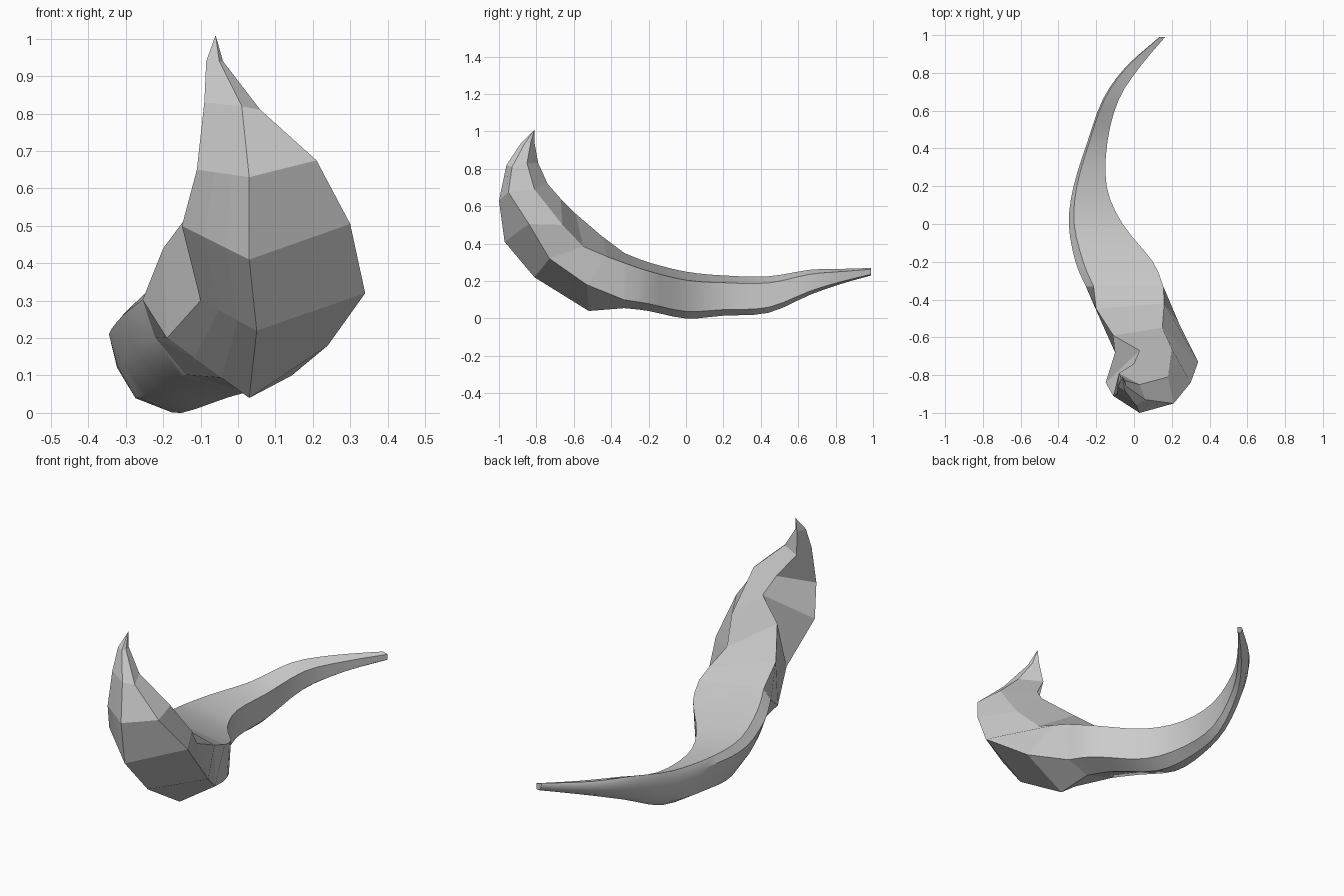
import bpy, bmesh
from mathutils import Vector

if "Cube" in bpy.data.objects:
    bpy.data.objects.remove(bpy.data.objects["Cube"])

# Tail: slices along y -> left x, right x, bottom z, top z
TAIL = [
    (.99, .135, .165, .23, .27), (.83, -.045, .03, .185, .265),
    (.66, -.165, -.08, .125, .26), (.44, -.245, -.14, .03, .225),
    (.2, -.32, -.145, .015, .23), (0, -.345, -.06, 0, .25),
    (-.2, -.31, .10, .04, .30), (-.33, -.255, .155, .055, .35)]

# Cross-section in unit box: upright inner wall, rounded outer belly, flat top
PROFILE = [(1, .82), (.97, .15), (.68, 0), (.28, .16), (.08, .5), (0, .84), (.1, 1)]

# Claw: inner right, right edge, front ridge, left edge, inner left
CLAW = [
    [(.16, -.42, .33), (.24, -.53, .18), (.03, -.52, .04), (-.19, -.48, .2), (-.2, -.45, .44)],
    [(.15, -.55, .385), (.34, -.73, .32), (.05, -.81, .22), (-.1, -.68, .3), (-.11, -.59, .56)],
    [(.2, -.66, .5), (.3, -.84, .505), (.03, -.97, .41), (-.15, -.84, .5), (.03, -.67, .64)],
    [(.18, -.81, .69), (.21, -.95, .675), (.03, -1, .63), (-.11, -.91, .65), (0, -.74, .72)],
    [(.03, -.85, .83), (.06, -.93, .81), (.01, -.96, .82), (-.09, -.9, .83), (-.08, -.79, .83)],
    [(-.045, -.83, .94), (-.04, -.86, .94), (-.05, -.88, .94), (-.085, -.86, .94), (-.07, -.81, .94)]]
TIP = (-.06, -.81, 1.01)


def smooth_rows(rows, steps):
    """Catmull-Rom in-between rows."""
    out = []
    for i in range(len(rows) - 1):
        p0, p1, p2, p3 = (rows[max(0, min(len(rows) - 1, i + k))] for k in (-1, 0, 1, 2))
        for s in range(steps):
            t = s / steps
            out.append([.5 * (2 * b + (c - a) * t + (2 * a - 5 * b + 4 * c - d) * t * t
                              + (3 * b - a - 3 * c + d) * t ** 3)
                        for a, b, c, d in zip(p0, p1, p2, p3)])
    return out + [rows[-1]]


def tail_ring(y, xl, xr, zb, zt):
    return [Vector((xl + (xr - xl) * u, y, zb + (zt - zb) * v)) for u, v in PROFILE]


def claw_ring(pts):
    a, b, c, l, f = map(Vector, pts)
    return [a, b, c, c.lerp(l, .34), c.lerp(l, .67), l, f]


tail = [tail_ring(*row) for row in smooth_rows(TAIL, 3)]
rings = tail + [claw_ring(r) for r in CLAW]

# Skin the rings, close the tail end and gather the claw to a point
bm = bmesh.new()
loops = [[bm.verts.new(p) for p in ring] for ring in rings]
n = len(PROFILE)
for k, (a, b) in enumerate(zip(loops, loops[1:])):
    for i in range(n):
        j = (i + 1) % n
        face = bm.faces.new((a[i], a[j], b[j], b[i]))
        face.material_index = 0
bm.faces.new(loops[0])
tip = bm.verts.new(TIP)
for i in range(n):
    bm.faces.new((loops[-1][i], loops[-1][(i + 1) % n], tip))
bmesh.ops.recalc_face_normals(bm, faces=bm.faces)

mesh = bpy.data.meshes.new("curved_horn")
bm.to_mesh(mesh)
bm.free()
horn = bpy.data.objects.new("curved_horn", mesh)
bpy.context.collection.objects.link(horn)

# Smooth tail, faceted claw
bpy.context.view_layer.objects.active = horn
horn.select_set(True)
bpy.ops.object.shade_smooth_by_angle(angle=.6)
for poly in mesh.polygons:
    if poly.center.y < -.33:
        poly.use_smooth = False
